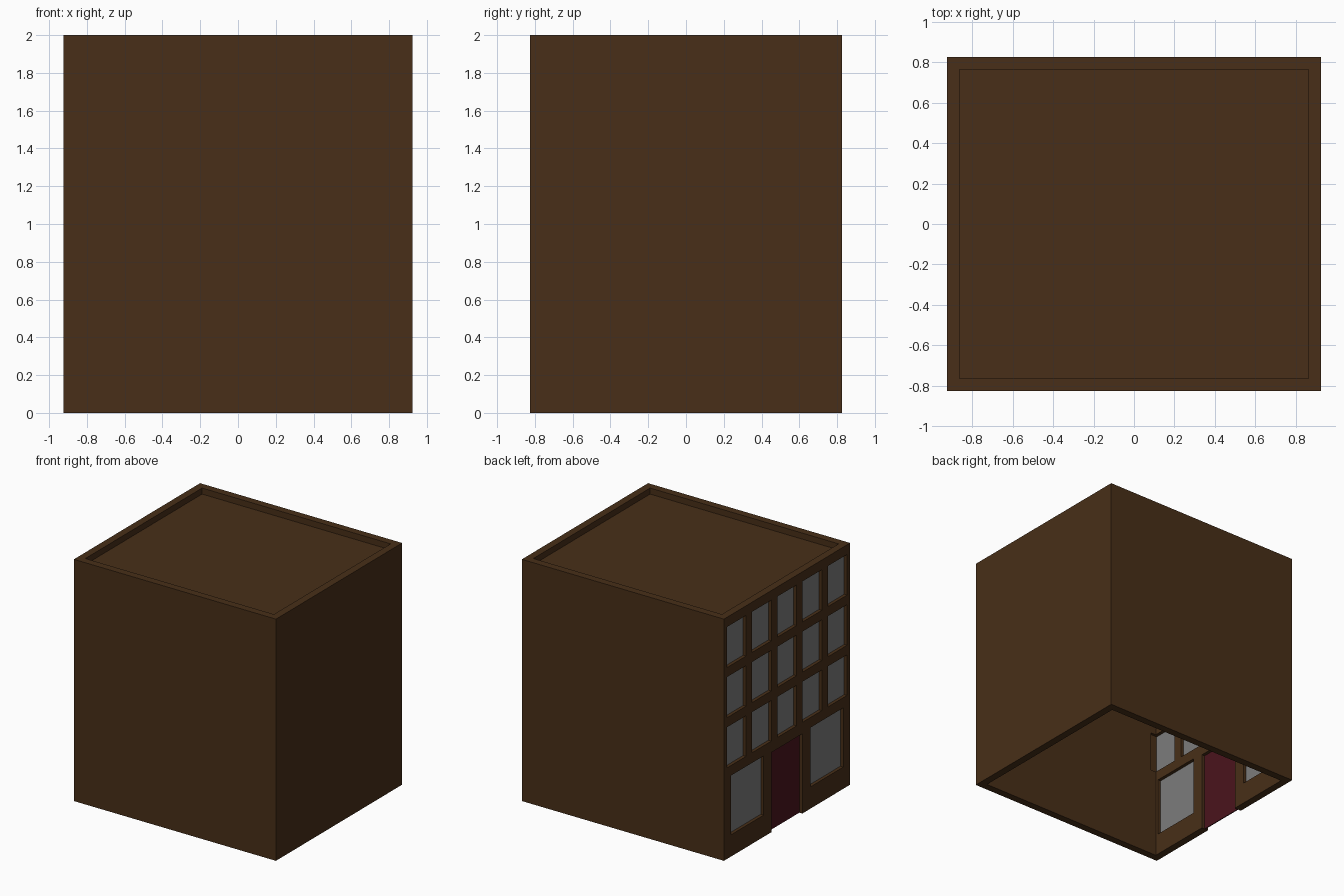
import bpy, bmesh
from mathutils import Matrix, Vector

if "Cube" in bpy.data.objects:
    bpy.data.objects.remove(bpy.data.objects["Cube"])

HX, HY, H, T = 0.925, 0.825, 2.0, 0.062   # half sizes, height, wall thickness


def material(name, rgb):
    m = bpy.data.materials.new(name)
    m.diffuse_color = (*rgb, 1)
    m.use_nodes = True
    m.node_tree.nodes["Principled BSDF"].inputs["Base Color"].default_value = m.diffuse_color
    return m


BROWN = material("brown_wall", (0.065, 0.028, 0.009))
GLASS = material("grey_glass", (0.2, 0.2, 0.2))
RED = material("dark_red", (0.069, 0.007, 0.012))


def add_box(bm, lo, hi):
    lo, hi = Vector(lo), Vector(hi)
    mat = Matrix.Translation((lo + hi) / 2) @ Matrix.Diagonal((*(hi - lo), 1))
    bmesh.ops.create_cube(bm, size=1, matrix=mat)


def boxes(name, spans, mat=None):
    bm = bmesh.new()
    for lo, hi in spans:
        add_box(bm, lo, hi)
    me = bpy.data.meshes.new(name)
    bm.to_mesh(me)
    bm.free()
    ob = bpy.data.objects.new(name, me)
    bpy.context.collection.objects.link(ob)
    if mat:
        me.materials.append(mat)
    return ob


def cut(target, cutter):
    cutter.hide_render = True
    mod = target.modifiers.new("cut", 'BOOLEAN')
    mod.operation = 'DIFFERENCE'
    mod.solver = 'EXACT'
    mod.object = cutter
    bpy.context.view_layer.objects.active = target
    bpy.ops.object.modifier_apply(modifier=mod.name)
    bpy.data.objects.remove(cutter)


# Facade openings on the -x side: (y0, y1, z0, z1)
upper = [(0.33 * c - 0.125, 0.33 * c + 0.125, zc - 0.168, zc + 0.168)
         for c in range(-2, 3) for zc in (0.922, 1.337, 1.752)]
shop = [(-0.735, -0.305, 0.18, 0.67), (0.305, 0.735, 0.18, 0.67)]
door = [(-0.2, 0.2, 0.0, 0.66)]


def slabs(rects, x0, x1, drop=0.0):
    return [((x0, a, c - (drop if c == 0 else 0)), (x1, b, d)) for a, b, c, d in rects]


# Hollow shell, open below, with the openings cut through the facade
walls = boxes("walls", [((-HX, -HY, 0), (HX, HY, H))], BROWN)
cut(walls, boxes("hollow_cutter", [((-HX + T, -HY + T, -0.1), (HX - T, HY - T, H + 0.1))]))
cut(walls, boxes("opening_cutter",
                 slabs(upper + shop + door, -HX - 0.05, -HX + T + 0.05, 0.1)))

# Sunken roof behind the parapet
boxes("roof", [((-HX + T, -HY + T, 1.94), (HX - T, HY - T, 1.95))], BROWN)

# Recessed glass and door
boxes("upper_windows", slabs(upper, -HX + 0.027, -HX + 0.035), GLASS)
boxes("ground_floor_windows", slabs(shop, -HX + 0.027, -HX + 0.035), GLASS)
boxes("door", slabs(door, -HX + 0.027, -HX + 0.035), RED)
